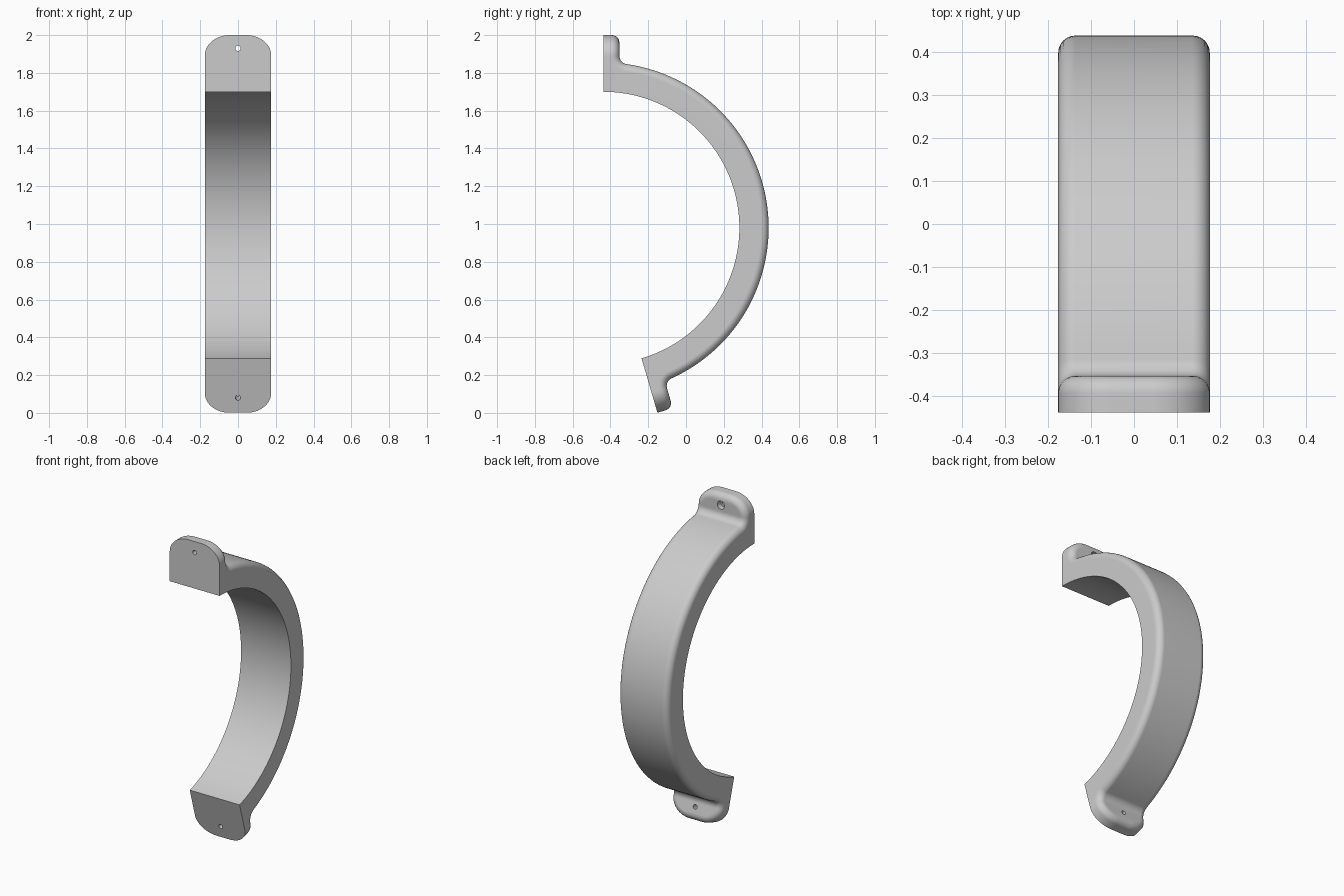
import bpy, bmesh
from math import sin, cos, pi, radians, sqrt, asin, atan2
from mathutils import Vector

cube = bpy.data.objects.get("Cube")
if cube:
    bpy.data.objects.remove(cube, do_unlink=True)

# Main dimensions
CENTRE_Y, CENTRE_Z = -0.4375, 0.98
R_IN, R_OUT, R_TIP = 0.72, 0.875, 1.02
TAB, HALF_W, CORNER = 0.085, 0.176, 0.13
ROUND, FILLET = 0.04, 0.045
TILT = radians(16.3)
HALF_SWEEP = (pi - TILT) / 2
RIM = 6

# Centre of the hollow fillet between tab and band
FU = TAB + FILLET
FV = sqrt((R_OUT + FILLET) ** 2 - FU ** 2)
START = asin(FU / (R_OUT + FILLET))


def to_world(x, u, v, lower):
    """u runs away from the end plane, v runs outward from the arc centre."""
    if lower:
        return Vector((x, CENTRE_Y + u * cos(TILT) + v * sin(TILT),
                       CENTRE_Z + u * sin(TILT) - v * cos(TILT)))
    return Vector((x, CENTRE_Y + u, CENTRE_Z + v))


def tab_station(t):
    def point(d, h):
        x = HALF_W - CORNER + (CORNER - d) * cos(t)
        return x, TAB - h, FV + (R_TIP - FV - d) * sin(t)
    x, _, v = point(0, 0)
    return point, (x, 0, v)


def fillet_station(a):
    def point(d, h):
        return HALF_W - d, FU + (FILLET + h) * cos(a), FV + (FILLET + h) * sin(a)
    return point, (HALF_W, 0, FV + FILLET * sin(a))


def band_station(f):
    a = START + (HALF_SWEEP - START) * f
    b = HALF_SWEEP * f

    def point(d, h):
        return HALF_W - d, (R_OUT - h) * sin(a), (R_OUT - h) * cos(a)
    return point, (HALF_W, R_IN * sin(b), R_IN * cos(b))


def section(station, lower):
    """Cross-section ring from one base corner over the rim to the other."""
    point, base = station
    side = [base]
    for k in range(RIM, -1, -1):
        p = pi / 2 * k / RIM
        side.append(point(ROUND * (1 - sin(p)), ROUND * (1 - cos(p))))
    ring = side + [(-x, u, v) for x, u, v in reversed(side)]
    return [to_world(*p, lower) for p in ring]


# Stations from a tab tip to the middle of the band
half = [tab_station(pi / 2 * (1 - i / 14)) for i in range(15)]
turn = atan2(FV, FU)
half += [fillet_station(pi + turn * i / 10) for i in range(1, 11)]
half += [band_station(i / 44) for i in range(45)]

rings = [section(s, False) for s in half]
rings += [section(s, True) for s in reversed(half[:-1])]

# Skin the rings and close both tab tips
bm = bmesh.new()
rows = [[bm.verts.new(p) for p in ring] for ring in rings]
n = len(rows[0])
for a, b in zip(rows, rows[1:]):
    for k in range(n):
        j = (k + 1) % n
        bm.faces.new((a[k], a[j], b[j], b[k]))
for row in (rows[0], rows[-1]):
    for k in range(n // 2 - 1):
        bm.faces.new((row[k], row[k + 1], row[-2 - k], row[-1 - k]))
bmesh.ops.remove_doubles(bm, verts=bm.verts, dist=1e-5)
bmesh.ops.recalc_face_normals(bm, faces=bm.faces)
mesh = bpy.data.meshes.new("curved_handle")
bm.to_mesh(mesh)
bm.free()
handle = bpy.data.objects.new("curved_handle", mesh)
bpy.context.collection.objects.link(handle)

grey = bpy.data.materials.new("plain_grey")
grey.use_nodes = True
grey.diffuse_color = (0.6, 0.6, 0.6, 1)
grey.node_tree.nodes["Principled BSDF"].inputs["Base Color"].default_value = (0.6, 0.6, 0.6, 1)
mesh.materials.append(grey)


def drill(radius, v, u0, u1, lower):
    """Cut a round hole through a tab, square to its flat face."""
    a, b = to_world(0, u0, v, lower), to_world(0, u1, v, lower)
    bpy.ops.mesh.primitive_cylinder_add(
        vertices=24, radius=radius, depth=(b - a).length, location=(a + b) / 2,
        rotation=(b - a).to_track_quat('Z', 'Y').to_euler())
    cutter = bpy.context.object
    cutter.name = "hole_cutter"
    cutter.hide_render = True
    cutter.data.materials.append(grey)
    mod = handle.modifiers.new("hole", 'BOOLEAN')
    mod.operation = 'DIFFERENCE'
    mod.solver = 'EXACT'
    mod.object = cutter
    bpy.context.view_layer.objects.active = handle
    bpy.ops.object.modifier_apply(modifier=mod.name)
    bpy.data.objects.remove(cutter, do_unlink=True)


# Screw holes, the upper one with a wider recess at the back
drill(0.014, 0.95, -0.05, 0.15, False)
drill(0.026, 0.95, 0.05, 0.15, False)
drill(0.014, 0.938, -0.05, 0.15, True)

# Smooth shading with crisp edges and flat faces
bpy.ops.object.select_all(action='DESELECT')
handle.select_set(True)
bpy.context.view_layer.objects.active = handle
bpy.ops.object.shade_smooth_by_angle(angle=radians(35))
normals = handle.modifiers.new("flat_face_normals", 'WEIGHTED_NORMAL')
normals.keep_sharp = True
